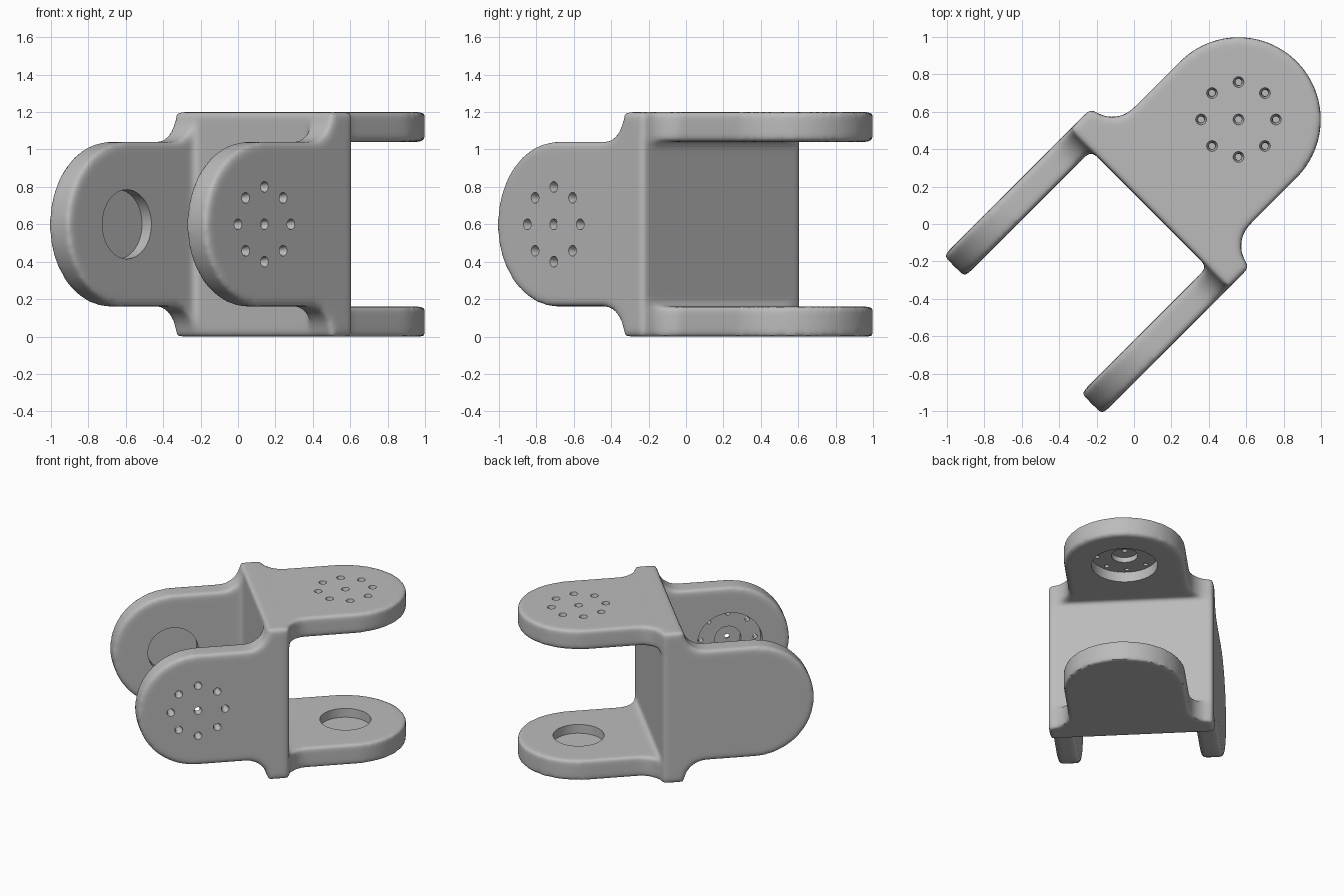
import bpy, bmesh, math
from mathutils import Vector

if "Cube" in bpy.data.objects:
    bpy.data.objects.remove(bpy.data.objects["Cube"])

HALF, IN, WEB, REACH, FIL = 0.60, 0.44, 0.08, 0.595, 0.16   # bracket proportions
CU = 0.195                                                  # web centre along the long axis

# Local plate space: s = along the tongue, w = across it, t = outward from the centre
def frame(vertical, side):
    if vertical:
        return lambda s, w, t: Vector((CU - s, side * t, HALF + w))
    return lambda s, w, t: Vector((CU + s, w, HALF + side * t))

def loft(bm, rings):
    """Skin a list of equal-length rings and cap both ends."""
    rows = [[bm.verts.new(p) for p in ring] for ring in rings]
    n = len(rows[0])
    for a, b in zip(rows, rows[1:]):
        for i in range(n):
            bm.faces.new((a[i], a[(i + 1) % n], b[(i + 1) % n], b[i]))
    bm.faces.new(rows[0])
    bm.faces.new(rows[-1])

def lathe(bm, f, s0, w0, profile, n):
    """Stepped round solid whose axis is the plate normal."""
    loft(bm, [[f(s0 + r * math.cos(2 * math.pi * i / n), w0 + r * math.sin(2 * math.pi * i / n), t)
               for i in range(n)] for r, t in profile])

def make(name, bm):
    bmesh.ops.recalc_face_normals(bm, faces=bm.faces)
    me = bpy.data.meshes.new(name)
    bm.to_mesh(me)
    bm.free()
    ob = bpy.data.objects.new(name, me)
    bpy.context.collection.objects.link(ob)
    return ob

# Tongue outline: wide at the web, filleted in, then a round end
side = [(-WEB, HALF)]
side += [(WEB + FIL - FIL * math.cos(a), HALF - FIL * math.sin(a))
         for a in (math.pi / 2 * i / 10 for i in range(11))]
side += [(REACH + IN * math.sin(a), IN * math.cos(a))
         for a in (math.pi / 2 * i / 24 for i in range(24))]
outline = side + [(REACH + IN, 0)] + [(s, -w) for s, w in reversed(side)]

# Body: web and four tongues
bm = bmesh.new()
f = frame(False, 1)
loft(bm, [[f(s, w, t) for s, w in ((-WEB, -HALF), (WEB, -HALF), (WEB, HALF), (-WEB, HALF))]
          for t in (-HALF, HALF)])
for vertical in (False, True):
    for sd in (1, -1):
        f = frame(vertical, sd)
        loft(bm, [[f(s, w, t) for s, w in outline] for t in (IN, HALF)])
body = make("joint_bracket", bm)

# Fuse the parts and round every edge
rm = body.modifiers.new("fuse", 'REMESH')
rm.mode = 'VOXEL'
rm.voxel_size = 0.0155
sm = body.modifiers.new("round_edges", 'SMOOTH')
sm.factor = 0.5
sm.iterations = 14

# Recess cutters: plain on two tongues, stepped on the two drilled ones
recess, drill = bmesh.new(), bmesh.new()
for vertical, sd in ((False, -1), (True, 1)):
    lathe(recess, frame(vertical, sd), REACH, 0, [(0.185, 0.40), (0.185, 0.51)], 64)
for vertical, sd in ((False, 1), (True, -1)):
    f = frame(vertical, sd)
    lathe(recess, f, REACH, 0, [(0.24, 0.40), (0.24, 0.52), (0.096, 0.52), (0.096, 0.56)], 64)
    # Tapered drill holes: one in the middle and a ring of eight
    spots = [(0, 0)] + [(0.2 * math.cos(k * math.pi / 4), 0.2 * math.sin(k * math.pi / 4))
                        for k in range(8)]
    for ds, dw in spots:
        lathe(drill, f, REACH + ds, dw, [(0.016, 0.49), (0.018, 0.56), (0.032, 0.61)], 16)

cutters = [make("recess_cutter", recess), make("drill_cutter", drill)]
for c in cutters:
    c.hide_render = True
    m = body.modifiers.new(c.name, 'BOOLEAN')
    m.operation = 'DIFFERENCE'
    m.solver = 'EXACT'
    m.object = c

# Bake the modifiers and drop the cutters
bpy.context.view_layer.objects.active = body
body.select_set(True)
for m in list(body.modifiers):
    bpy.ops.object.modifier_apply(modifier=m.name)
for c in cutters:
    bpy.data.objects.remove(c, do_unlink=True)
bpy.ops.object.shade_smooth_by_angle(angle=math.radians(35))

# Turn the bracket diagonally and colour it
body.rotation_euler.z = math.pi / 4
grey = bpy.data.materials.new("plain_grey")
grey.diffuse_color = (0.5, 0.5, 0.5, 1)
grey.use_nodes = True
grey.node_tree.nodes["Principled BSDF"].inputs["Base Color"].default_value = grey.diffuse_color
body.data.materials.clear()
body.data.materials.append(grey)
